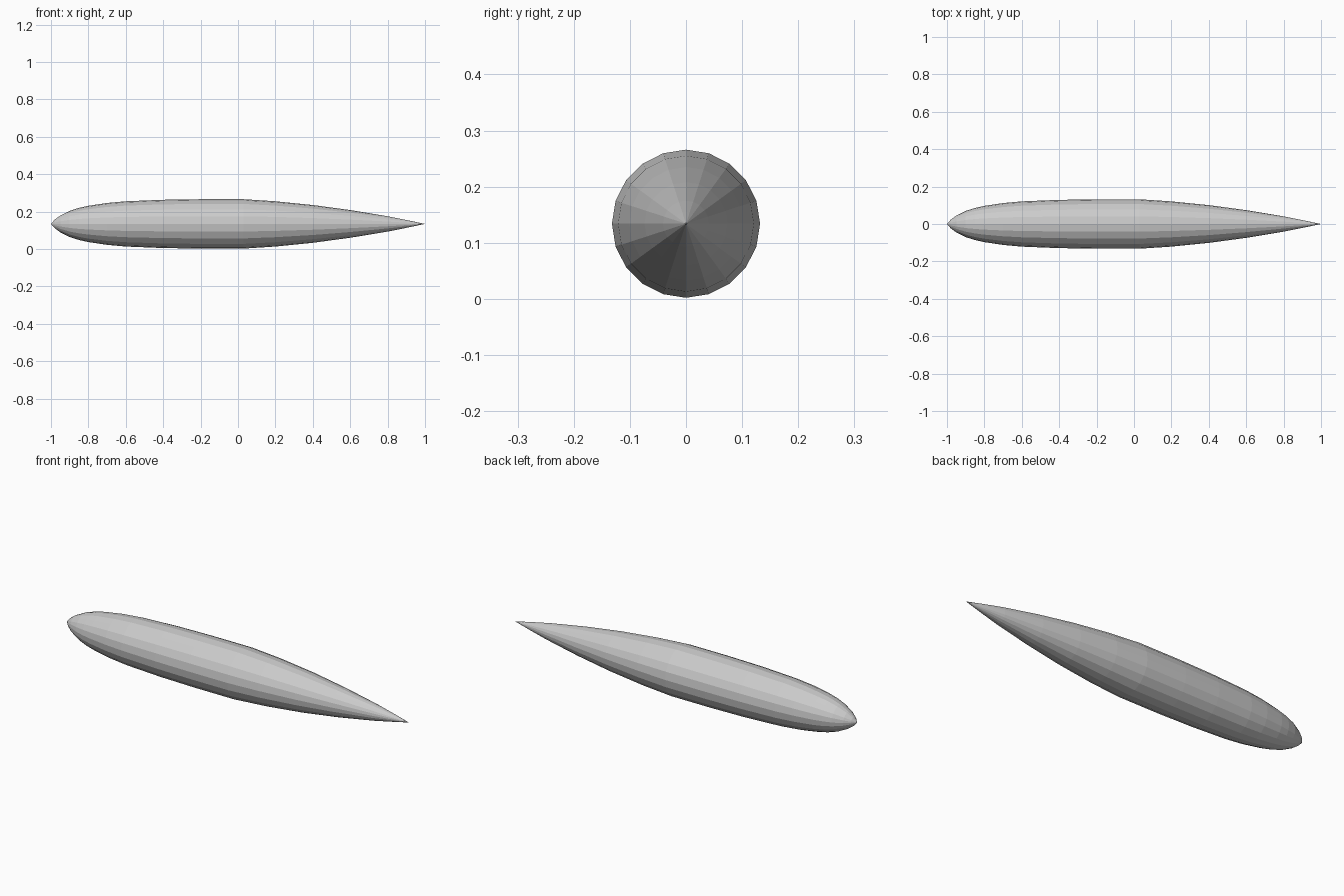
import bpy, bmesh, math

if "Cube" in bpy.data.objects:
    bpy.data.objects.remove(bpy.data.objects["Cube"])

SIDES = 20
CENTRE_Z = 0.134

# Hull half-profile: (x, radius) from blunt nose to long tapered tail
PROFILE = [(-1, 0), (-0.98, 0.023), (-0.95, 0.045), (-0.9, 0.070),
           (-0.85, 0.086), (-0.8, 0.097), (-0.7, 0.112), (-0.6, 0.121),
           (-0.4, 0.129), (-0.2, 0.132), (0.03, 0.132), (0.2, 0.121),
           (0.4, 0.101), (0.6, 0.074), (0.8, 0.041), (0.9, 0.021), (1, 0)]


def revolve(name, profile):
    bm = bmesh.new()
    rings = []
    for x, r in profile:
        count = SIDES if r else 1
        rings.append([bm.verts.new((x, r * math.cos(math.tau * i / SIDES),
                                    CENTRE_Z + r * math.sin(math.tau * i / SIDES)))
                      for i in range(count)])
    for a, b in zip(rings, rings[1:]):
        for i in range(SIDES):
            j = (i + 1) % SIDES
            corners = [a[i % len(a)], a[j % len(a)], b[j % len(b)], b[i % len(b)]]
            bm.faces.new(list(dict.fromkeys(corners)))
    bmesh.ops.recalc_face_normals(bm, faces=bm.faces)
    mesh = bpy.data.meshes.new(name)
    bm.to_mesh(mesh)
    bm.free()
    obj = bpy.data.objects.new(name, mesh)
    bpy.context.collection.objects.link(obj)
    return obj


# Streamlined hull
revolve("hull", PROFILE)
